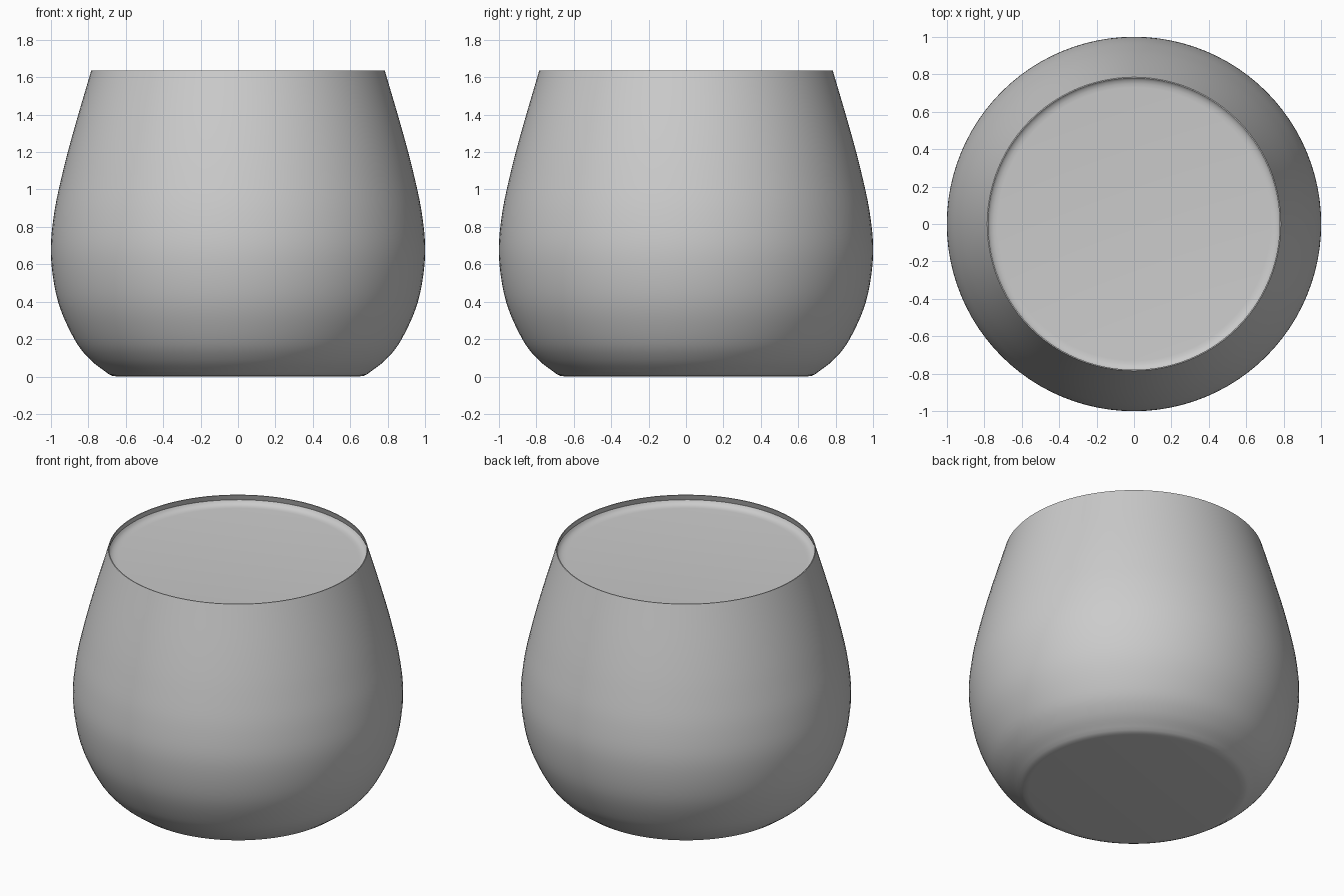
import bpy, bmesh, math
from mathutils import Vector

if "Cube" in bpy.data.objects:
    bpy.data.objects.remove(bpy.data.objects["Cube"])

SEGMENTS = 96


def smooth_curve(points, steps=5):
    """Catmull-Rom resampling of a (radius, z) profile."""
    p = [Vector(q) for q in points]
    p = [2 * p[0] - p[1]] + p + [2 * p[-1] - p[-2]]
    out = []
    for a, b, c, d in zip(p, p[1:], p[2:], p[3:]):
        for i in range(steps):
            t = i / steps
            out.append(0.5 * (2 * b + (c - a) * t + (2 * a - 5 * b + 4 * c - d) * t**2
                              + (3 * b - a - 3 * c + d) * t**3))
    return out + [p[-2]]


def lathe(name, profile):
    """Spin a (radius, z) profile around z."""
    bm = bmesh.new()
    verts = [bm.verts.new((r, 0, z)) for r, z in profile]
    edges = [bm.edges.new(pair) for pair in zip(verts, verts[1:])]
    bmesh.ops.spin(bm, geom=verts + edges, cent=(0, 0, 0), axis=(0, 0, 1),
                   angle=math.tau, steps=SEGMENTS, use_duplicate=False)
    bmesh.ops.remove_doubles(bm, verts=bm.verts, dist=1e-4)
    bmesh.ops.recalc_face_normals(bm, faces=bm.faces)
    mesh = bpy.data.meshes.new(name)
    bm.to_mesh(mesh)
    bm.free()
    obj = bpy.data.objects.new(name, mesh)
    bpy.context.collection.objects.link(obj)
    bpy.ops.object.select_all(action='DESELECT')
    obj.select_set(True)
    bpy.context.view_layer.objects.active = obj
    bpy.ops.object.shade_smooth_by_angle(angle=math.radians(40))
    return obj


# Rounded tumbler wall, from foot to rim
wall = smooth_curve([(0.69, 0.012), (0.79, 0.09), (0.875, 0.2), (0.962, 0.4), (1.0, 0.64),
                     (0.985, 0.86), (0.94, 1.08), (0.88, 1.31), (0.785, 1.635)])
outer = [Vector((0, 0)), Vector((0.64, 0)), Vector((0.67, 0.003))] + wall

# Thin glass: outer wall, then the inner wall back down to a thick base
T = 0.006
inner = [Vector((v.x - T, v.y)) for v in reversed(wall) if v.y > 0.06]
lathe("glass", outer + inner + [Vector((0, inner[-1].y))])

# Filling with a level top that curls up where it meets the glass
side = [Vector((v.x - T - 0.001, v.y)) for v in wall if 0.07 < v.y < 1.55]
lip = [Vector(q) for q in ((0.787, 1.6), (0.78, 1.588), (0.768, 1.578), (0.75, 1.572),
                           (0.73, 1.57), (0, 1.57))]
lathe("filling", [Vector((0, side[0].y))] + side + lip)
